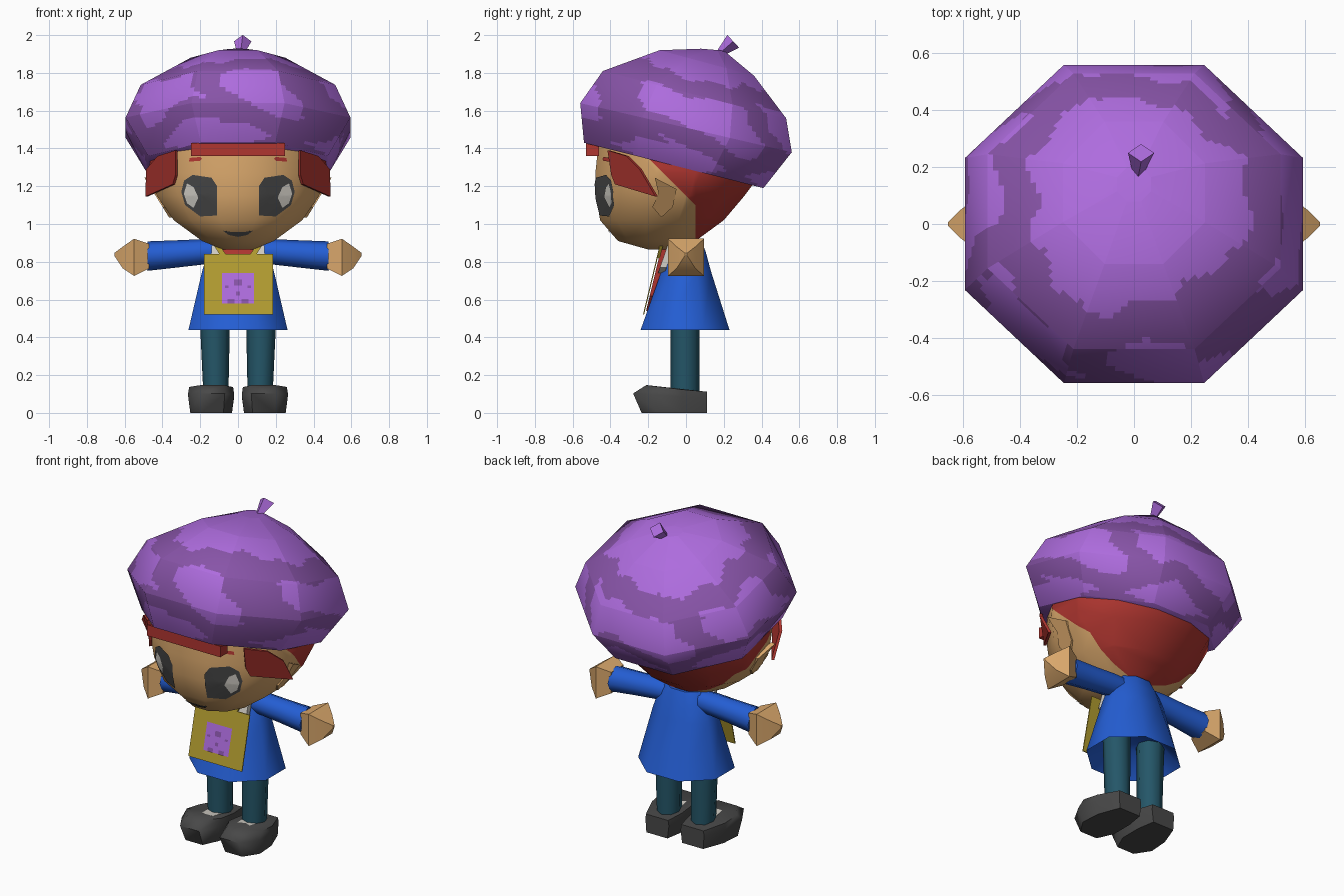
import bpy, bmesh, math
from mathutils import Vector
from mathutils.bvhtree import BVHTree

if "Cube" in bpy.data.objects:
    bpy.data.objects.remove(bpy.data.objects["Cube"])


def material(name, rgb):
    lin = [((c / 255 + 0.055) / 1.055) ** 2.4 for c in rgb]
    m = bpy.data.materials.new(name)
    m.diffuse_color = (*lin, 1)
    m.use_nodes = True
    m.node_tree.nodes["Principled BSDF"].inputs["Base Color"].default_value = m.diffuse_color
    return m


LILAC = material("light purple", (174, 108, 222))
PLUM = material("dark purple", (136, 84, 168))
SKIN = material("skin", (218, 168, 108))
RED = material("hair red", (176, 54, 48))
BLUE = material("coat blue", (36, 94, 212))
TEAL = material("trouser teal", (36, 86, 104))
GREY = material("dark grey", (72, 72, 72))
GOLD = material("mustard", (178, 156, 48))
WHITE = material("off white", (208, 204, 196))


def finish(name, bm, mats, angle=40):
    me = bpy.data.meshes.new(name)
    bm.to_mesh(me)
    ob = bpy.data.objects.new(name, me)
    bpy.context.collection.objects.link(ob)
    for m in mats:
        me.materials.append(m)
    bpy.ops.object.select_all(action='DESELECT')
    ob.select_set(True)
    bpy.context.view_layer.objects.active = ob
    bpy.ops.object.shade_smooth_by_angle(angle=math.radians(angle))
    return ob


def loft_bm(rings, bottom=True, top=True):
    bm = bmesh.new()
    vs = [[bm.verts.new(p) for p in r] for r in rings]
    n = len(vs[0])
    for a, b in zip(vs, vs[1:]):
        for i in range(n):
            j = (i + 1) % n
            bm.faces.new((a[i], a[j], b[j], b[i]))
    if bottom:
        bm.faces.new(vs[0][::-1])
    if top:
        bm.faces.new(vs[-1])
    bmesh.ops.recalc_face_normals(bm, faces=bm.faces)
    return bm


def loft(name, rings, mat, angle=40, **caps):
    return finish(name, loft_bm(rings, **caps), [mat], angle)


def tilted_ring(front, back, hx, n):
    """Polygon between a front and a back (y, z) point, half width hx."""
    f, b, c, out = Vector(front), Vector(back), math.cos(math.pi / n), []
    for i in range(n):
        a = 2 * math.pi * (i + 0.5) / n
        yz = f.lerp(b, (1 - math.cos(a) / c) / 2)
        out.append((hx * math.sin(a) / c, yz.x, yz.y))
    return out


def x_ring(x, z, ry, rz, n=8):
    return [(x, ry * math.cos(math.tau * i / n), z + rz * math.sin(math.tau * i / n)) for i in range(n)]


def plate(name, pts, mat, surf, lift):
    """Thin patch with x, z outline laid on the surface y = surf(x, z)."""
    edge = []
    for p, q in zip(pts, pts[1:] + pts[:1]):
        edge += [Vector(p).lerp(Vector(q), k / 4) for k in range(4)]
    mid = sum(edge, Vector((0, 0))) / len(edge)
    rings = []
    for s in (1, 0.75, 0.5, 0.25, 0.02):
        ring = [mid + (e - mid) * s for e in edge]
        rings.append([(p.x, surf(p.x, p.y) - lift, p.y) for p in ring])
    bm = loft_bm(rings, bottom=False)
    bm.normal_update()
    for f in bm.faces:
        if f.normal.y > 0:
            f.normal_flip()
    return finish(name, bm, [mat])


def rect(x, z, w, h):
    return [(x - w, z - h), (x + w, z - h), (x + w, z + h), (x - w, z + h)]


# Hat: tilted eight-sided cap with wavy blotches
bm = loft_bm([
    tilted_ring((-0.54, 1.43), (0.41, 1.19), 0.475, 8),
    tilted_ring((-0.56, 1.64), (0.56, 1.38), 0.595, 8),
    tilted_ring((-0.44, 1.81), (0.53, 1.56), 0.515, 8),
    tilted_ring((-0.14, 1.92), (0.36, 1.785), 0.25, 8),
    tilted_ring((0.08, 1.928), (0.2, 1.918), 0.06, 8)])
sides = [e for e in bm.edges if len(e.link_faces) == 2]
bmesh.ops.subdivide_edges(bm, edges=sides, cuts=13, use_grid_fill=True)


def is_dark(p):
    t = p.z + 0.25 * p.y
    a = math.atan2(p.x, 0.05 - p.y)
    wob = 0.012 * math.sin(11 * a + 1)
    ring = abs(t - 1.75 - 0.02 * math.sin(3 * a) - wob) < 0.045
    low = abs(t - 1.43 - 0.06 * math.cos(4 * a + 1) - wob) < 0.055
    slant = a + 1.2 * (t - 1.62) + 0.04 * math.sin(40 * t)
    link = 1.4 < t < 1.75 and any(abs(slant - c) < w for c, w in (
        (-0.27, 0.14), (0.75, 0.3), (-1.25, 0.14), (2.3, 0.15), (-2.4, 0.15)))
    rim = t < 1.305 - 0.03 * math.cos(4 * a + 1)
    return ring or low or link or rim


for f in bm.faces:
    f.material_index = int(is_dark(f.calc_center_median()))
me = finish("hat", bm, [LILAC, PLUM], 60).data
# Rounded shading over the hat, flat underneath
normals = [None] * len(me.loops)
for poly in me.polygons:
    for li in poly.loop_indices:
        p = me.vertices[me.loops[li].vertex_index].co - Vector((0, 0.03, 1.5))
        t = p.z + 0.25 * p.y
        n = Vector((p.x / 0.34, p.y / 0.31 + t * 1.4, t / 0.18)).normalized()
        normals[li] = (poly.normal * 0.4 + n * 0.6).normalized() if poly.normal.dot(n) > 0.3 else poly.normal.copy()
me.normals_split_custom_set(normals)

# Hat stem
axis = Vector((0.0, 0.07, 0.065)).normalized()
side, up = Vector((1, 0, 0)), axis.cross(Vector((1, 0, 0)))
stem = []
for c, r in (((0.015, 0.18, 1.905), 0.02), ((0.025, 0.25, 1.967), 0.046)):
    stem.append([Vector(c) + r * (side * math.cos(k * math.pi / 2) + up * math.sin(k * math.pi / 2))
                 for k in range(4)])
loft("hat_stem", stem, LILAC, 10)

# Head, with the back of it coloured as hair
bm = loft_bm([tilted_ring((f, z), (b, z), x, 12) for z, f, b, x in (
    (0.865, -0.20, 0.00, 0.08), (0.91, -0.36, 0.05, 0.19), (1.02, -0.455, 0.20, 0.34),
    (1.15, -0.475, 0.31, 0.43), (1.27, -0.48, 0.40, 0.47), (1.45, -0.46, 0.40, 0.46))])
for co, no in (((0, 0.05, 0), (0, 1, 0)), ((0, 0.05, 1.1), (0, 1, 1))):
    geom = bm.verts[:] + bm.edges[:] + bm.faces[:]
    bmesh.ops.bisect_plane(bm, geom=geom, plane_co=co, plane_no=no)
for f in bm.faces:
    c = f.calc_center_median()
    f.material_index = int(c.y > 0.05 or c.y + c.z > 1.15)
tree = BVHTree.FromBMesh(bm)
finish("head", bm, [SKIN, RED], 60)


def face_y(x, z):
    hit = tree.ray_cast(Vector((x, -2, z)), Vector((0, 1, 0)))[0]
    return hit.y if hit else -0.2


# Mouth
plate("mouth", [(-0.08, 0.965), (-0.05, 0.942), (0, 0.932), (0.05, 0.942), (0.08, 0.965),
                (0.04, 0.956), (0, 0.958), (-0.04, 0.956)], GREY, face_y, 0.006)

# Fringe under the hat brim
loft("fringe", [[(x, -0.53, 1.36), (x, -0.46, 1.36), (x, -0.46, 1.41), (x, -0.53, 1.428)]
                for x in (-0.25, 0.25)], RED, 10)

# Coat, with a lining that rises inside the hem
loft("coat", [tilted_ring((f, z), (b, z), x, 8) for z, f, b, x in (
    (0.56, -0.13, 0.12, 0.17), (0.44, -0.24, 0.23, 0.262), (0.75, -0.13, 0.132, 0.19),
    (0.85, -0.10, 0.105, 0.16), (0.92, -0.07, 0.08, 0.11))], BLUE, 50)


# Shirt, collar and bib hang in front of the coat
def coat_y(x, z):
    return -0.24 + (z - 0.44) * 0.34


def bib_y(x, z):
    return -0.228 + (z - 0.52) * 0.24


shirt = [(0, 0.54), (0.07, 0.62), (0.08, 0.87), (-0.08, 0.87), (-0.07, 0.62)]
loft("shirt_front", [[(x, bib_y(x, z) + 0.012, z) for x, z in shirt],
                     [(x, coat_y(x, z) + 0.04, z) for x, z in shirt]], RED, 10)
loft("bib", [[(x, bib_y(x, z) + d, z) for x, z in rect(0.003, 0.68, 0.183, 0.16)]
             for d in (0, 0.006)], GOLD, 10)
plate("bib_patch", rect(0, 0.66, 0.085, 0.08), LILAC, bib_y, 0.004)
for i, (x, z, w, h) in enumerate(((0, 0.69, 0.02, 0.015), (-0.037, 0.592, 0.018, 0.012),
                                  (0.037, 0.592, 0.018, 0.012), (0, 0.632, 0.01, 0.01),
                                  (-0.06, 0.668, 0.01, 0.006), (0.06, 0.668, 0.01, 0.006))):
    plate(f"patch_spot_{i}", rect(x, z, w, h), PLUM, bib_y, 0.008)

for s, tag in ((-1, "left"), (1, "right")):
    def flip(pts):
        return [(s * p[0], *p[1:]) for p in pts]

    # Eye, highlight and brow
    plate(f"eye_{tag}", flip([(0.30, 1.17), (0.285, 1.23), (0.24, 1.26), (0.14, 1.245),
                              (0.11, 1.2), (0.11, 1.045), (0.2, 1.04), (0.28, 1.1)]),
          GREY, face_y, 0.006)
    plate(f"eye_highlight_{tag}", flip([(0.287, 1.16), (0.27, 1.215), (0.235, 1.195),
                                        (0.21, 1.14), (0.235, 1.085), (0.27, 1.11)]),
          WHITE, face_y, 0.011)
    plate(f"brow_{tag}", flip([(0.26, 1.33), (0.255, 1.35), (0.2, 1.355), (0.19, 1.345),
                               (0.2, 1.335)]), RED, face_y, 0.006)

    # Hair lock and ear
    lock = [(0.325, -0.41, 1.39), (0.325, -0.39, 1.26), (0.34, -0.37, 1.21),
            (0.485, -0.155, 1.145), (0.48, -0.24, 1.29), (0.42, -0.31, 1.36)]
    loft(f"hair_lock_{tag}", [flip([(x + d, y - d, z) for x, y, z in lock])
                              for d in (-0.006, 0.006)], RED, 20)
    ear = [(-0.165, 1.245), (-0.05, 1.185), (-0.07, 1.09), (-0.13, 1.035), (-0.178, 1.09),
           (-0.145, 1.16)]
    loft(f"ear_{tag}", [flip([(0.365 + d + (z - 1.035) * 0.62, y, z) for y, z in ear])
                        for d in (-0.03, 0.0)], SKIN, 20)

    # Collar and bib strap
    collar = [(0.08, 0.74), (0.145, 0.77), (0.14, 0.885), (0.05, 0.885)]
    loft(f"collar_{tag}", [flip([(x, coat_y(x, z) + d, z) for x, z in collar])
                           for d in (-0.01, 0.025)], WHITE, 10)
    strap = [(0.05, 0.82), (0.085, 0.82), (0.13, 0.89), (0.10, 0.89)]
    loft(f"bib_strap_{tag}", [flip([(x, bib_y(x, z) + d, z) for x, z in strap])
                              for d in (0.0, 0.018)], GOLD, 10)

    # Sleeve and hand
    loft(f"sleeve_{tag}", [flip(x_ring(*a)) for a in (
        (0.04, 0.855, 0.06, 0.062), (0.18, 0.853, 0.07, 0.067), (0.32, 0.842, 0.07, 0.072),
        (0.48, 0.83, 0.08, 0.078))], BLUE, 60)
    loft(f"hand_{tag}", [flip([(x, -y, lo), (x, y, lo), (x, y, hi), (x, -y, hi)])
                         for x, y, lo, hi in ((0.47, 0.06, 0.765, 0.895), (0.55, 0.095, 0.725, 0.922),
                                              (0.61, 0.05, 0.765, 0.88), (0.655, 0.006, 0.832, 0.846))],
         SKIN, 30)

    # Leg
    loft(f"leg_{tag}", [[(s * (cx + r * math.cos(math.tau * i / 8)),
                          -0.005 + 0.076 * math.sin(math.tau * i / 8), z) for i in range(8)]
                        for z, cx, r in ((0.09, 0.117, 0.066), (0.62, 0.124, 0.084))], TEAL, 60)

    # Shoe with a sloping top, and sock patch
    sole = [(0.04, 0.11), (0.2, 0.11), (0.255, -0.02), (0.265, -0.17), (0.2, -0.28),
            (0.07, -0.28), (0.02, -0.16), (0.02, 0.0)]
    shoe = []
    for kx, ky, h in ((0.9, 0.82, 0.0), (1.0, 1.0, 0.7), (0.95, 0.72, 1.0)):
        shoe.append(flip([(0.14 + (x - 0.14) * kx, -0.03 + (y + 0.03) * (ky if y < 0 else 1),
                           h * (0.122 - 0.09 * y)) for x, y in sole]))
    loft(f"shoe_{tag}", shoe, GREY, 60)
    loft(f"sock_{tag}", [flip([(x, y, 0.122 - 0.09 * y + d) for x, y in
                               ((0.07, -0.06), (0.165, -0.06), (0.155, -0.13), (0.08, -0.13))])
                         for d in (-0.004, 0.004)], WHITE, 10)
